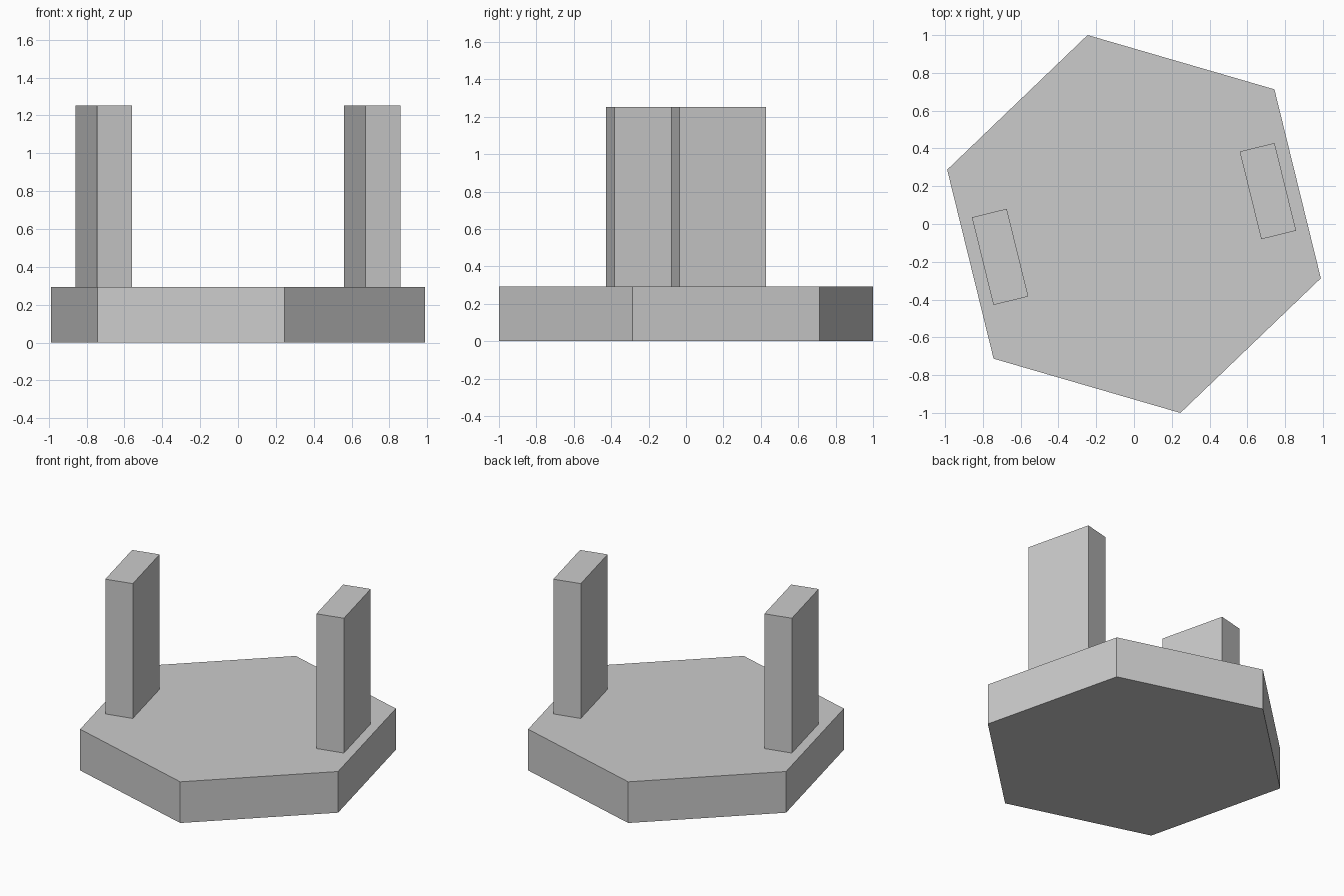
import bpy
from math import radians, cos, sin

if "Cube" in bpy.data.objects:
    bpy.data.objects.remove(bpy.data.objects["Cube"])

TURN = radians(13.8)      # whole model is turned about z
BASE_H, TOP = 0.293, 1.252
POST_DIST = 0.73

# Hexagonal base slab
bpy.ops.mesh.primitive_cylinder_add(vertices=6, radius=1.03, depth=BASE_H,
                                    location=(0, 0, BASE_H / 2),
                                    rotation=(0, 0, TURN))
bpy.context.object.name = "hexagonal_base"


def add_post(name, side):
    """Upright rectangular post standing on the base, inside one flat side."""
    bpy.ops.mesh.primitive_cube_add(
        size=1,
        location=(side * POST_DIST * cos(TURN), side * POST_DIST * sin(TURN),
                  (BASE_H + TOP) / 2),
        rotation=(0, 0, TURN))
    post = bpy.context.object
    post.name = name
    post.scale = (0.19, 0.478, TOP - BASE_H)


# Two opposite posts
add_post("right_post", 1)
add_post("left_post", -1)
